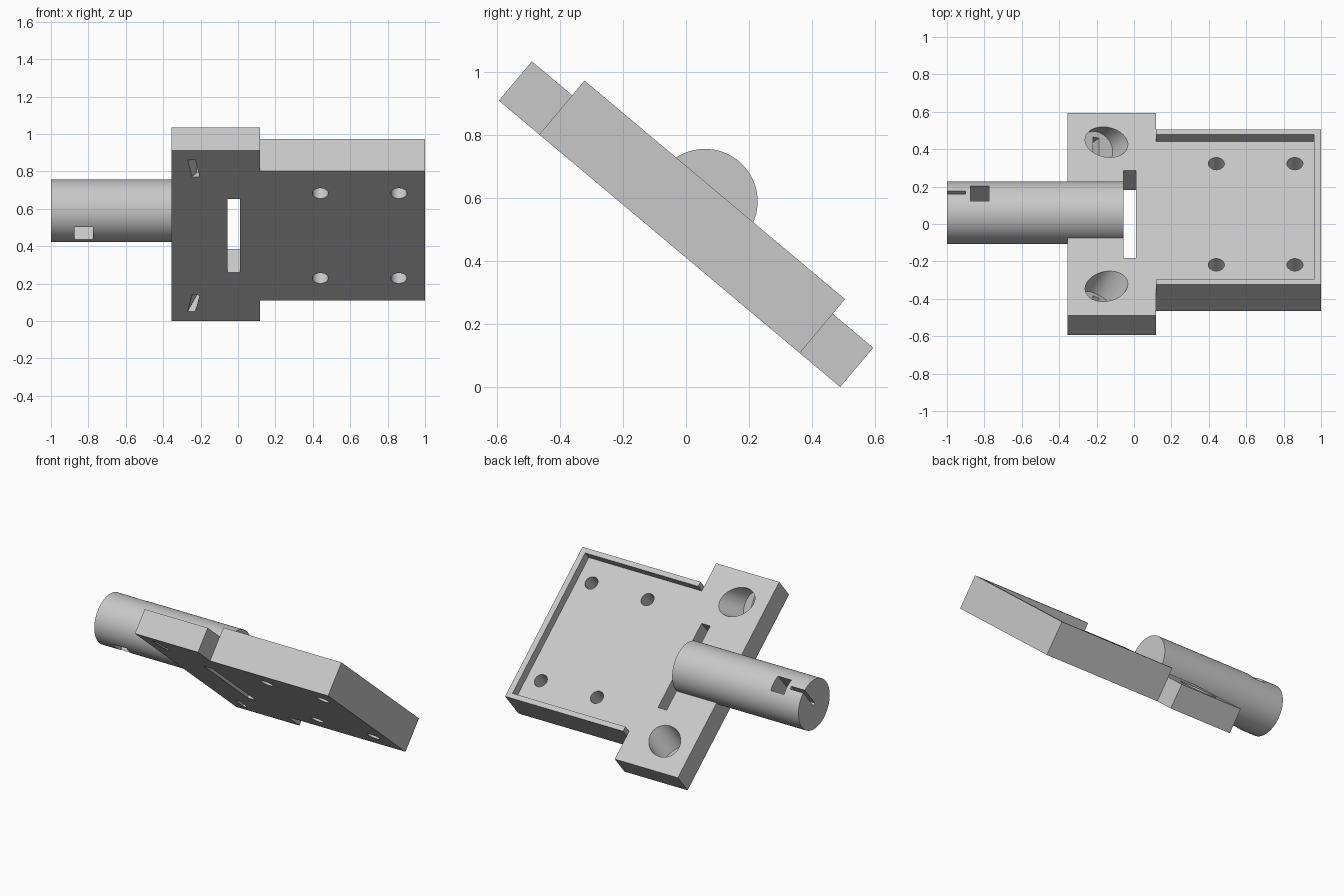
import bpy, bmesh, math
from mathutils import Matrix, Vector

if "Cube" in bpy.data.objects:
    bpy.data.objects.remove(bpy.data.objects["Cube"], do_unlink=True)

grey = bpy.data.materials.new("light grey")
grey.use_nodes = True
colour = (0.58, 0.58, 0.58, 1)
grey.diffuse_color = colour
grey.node_tree.nodes["Principled BSDF"].inputs["Base Color"].default_value = colour

TOP, BOTTOM, LIP = 0.0815, -0.0815, 0.142     # plate levels before tilting
TILT = Matrix.Translation((0, 0, 0.518)) @ Matrix.Rotation(math.radians(-40), 4, 'X')


def finish(bm, name):
    bmesh.ops.recalc_face_normals(bm, faces=bm.faces)
    mesh = bpy.data.meshes.new(name)
    bm.to_mesh(mesh)
    bm.free()
    mesh.materials.append(grey)
    ob = bpy.data.objects.new(name, mesh)
    bpy.context.collection.objects.link(ob)
    return ob


def prism(name, half_outline, z0, z1):
    """Extrude an outline mirrored across the x axis."""
    outline = half_outline + [(x, -y) for x, y in reversed(half_outline)]
    bm = bmesh.new()
    face = bm.faces.new([bm.verts.new((x, y, z0)) for x, y in outline])
    new = bmesh.ops.extrude_face_region(bm, geom=[face])["geom"]
    moved = [v for v in new if isinstance(v, bmesh.types.BMVert)]
    bmesh.ops.translate(bm, verts=moved, vec=(0, 0, z1 - z0))
    return finish(bm, name)


def box(name, lo, hi, matrix=Matrix()):
    lo, hi = Vector(lo), Vector(hi)
    bm = bmesh.new()
    place = Matrix.Translation((lo + hi) / 2) @ Matrix.Diagonal((*(hi - lo), 1))
    bmesh.ops.create_cube(bm, size=1, matrix=matrix @ place)
    return finish(bm, name)


def cylinder(name, r, z0, z1, matrix, sides=64):
    bm = bmesh.new()
    bmesh.ops.create_cone(bm, cap_ends=True, segments=sides, radius1=r, radius2=r,
                          depth=z1 - z0,
                          matrix=matrix @ Matrix.Translation((0, 0, (z0 + z1) / 2)))
    return finish(bm, name)


def cut(target, cutter):
    mod = target.modifiers.new("cut", 'BOOLEAN')
    mod.operation, mod.solver, mod.object = 'DIFFERENCE', 'EXACT', cutter
    bpy.context.view_layer.objects.active = target
    bpy.ops.object.modifier_apply(modifier=mod.name)
    bpy.data.objects.remove(cutter, do_unlink=True)


# Plate: crossbar and tray, with the space inside the tray lip cut away
plate = prism("mounting_plate", [(-0.355, 0.7075), (0.117, 0.7075),
                                 (0.117, 0.54), (1, 0.54)], BOTTOM, LIP)
cut(plate, prism("tray_space", [(-0.5, 0.9), (0.117, 0.9),
                                (0.117, 0.507), (0.962, 0.507)], TOP, 0.3))

# Long slot through the plate
cut(plate, box("slot_cutter", (-0.055, -0.304, -0.3), (0.01, 0.304, 0.3)))

for side in (-1, 1):
    # Screw holes in the tray
    for x in (0.44, 0.86):
        cut(plate, cylinder("screw_cutter", 0.043, -0.3, 0.3,
                            Matrix.Translation((x, side * 0.353, 0)), 32))
    # Slanted socket with a narrow slot through its floor
    start = Vector((-0.147, side * 0.503, TOP))
    axis = (start - Vector((-0.237, side * 0.56, BOTTOM))).normalized()
    across = Vector((1, 0, 0))
    across = (across - axis * across.dot(axis)).normalized()
    frame = Matrix((across, axis.cross(across), axis)).transposed().to_4x4()
    frame = Matrix.Translation(start) @ frame
    cut(plate, cylinder("socket_cutter", 0.1, -0.12, 0.3, frame))
    cut(plate, box("socket_slot_cutter", (-0.018, -0.066, -0.4),
                   (0.018, 0.066, -0.1), frame))

# Round bar along x, with a square through hole and a slit in its end
along_x = Matrix.Translation((0, 0, 0.094)) @ Matrix.Rotation(math.pi / 2, 4, 'Y')
bar = cylinder("round_bar", 0.167, -1, -0.056, along_x, 96)
cut(bar, box("square_cutter", (-0.875, -0.052, -0.3), (-0.775, 0.052, 0.5)))
cut(bar, box("slit_cutter", (-1.1, -0.01, 0.094), (-0.9, 0.01, 0.5)))

# Tilt everything and smooth the round surfaces
for ob in (plate, bar):
    ob.data.transform(TILT)
    bpy.ops.object.select_all(action='DESELECT')
    ob.select_set(True)
    bpy.context.view_layer.objects.active = ob
    bpy.ops.object.shade_smooth_by_angle(angle=math.radians(30))
